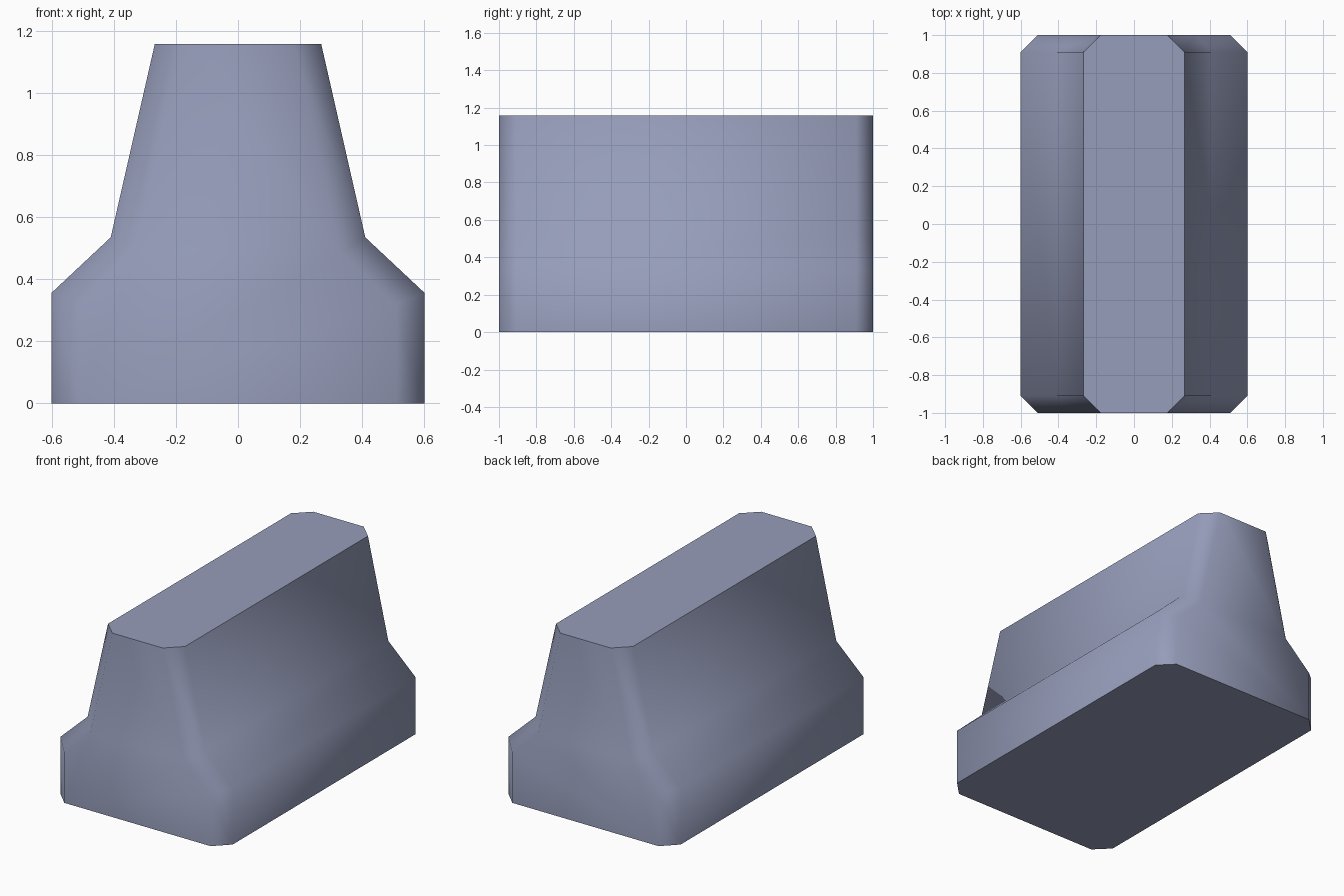
import bpy, bmesh, math

if "Cube" in bpy.data.objects:
    bpy.data.objects.remove(bpy.data.objects["Cube"])

# One flat grey-blue colour
mat = bpy.data.materials.new("grey_blue")
mat.diffuse_color = (0.305, 0.337, 0.491, 1.0)
mat.use_nodes = True
mat.node_tree.nodes["Principled BSDF"].inputs["Base Color"].default_value = mat.diffuse_color

# Barrier cross-section: right half, then mirrored left half
half = [(0.60, 0.0), (0.60, 0.357), (0.41, 0.535), (0.268, 1.158)]
profile = half + [(-x, z) for x, z in reversed(half)]

# Extrude the cross-section along y
bm = bmesh.new()
front = bm.faces.new([bm.verts.new((x, -1.0, z)) for x, z in profile])
ext = bmesh.ops.extrude_face_region(bm, geom=[front], use_keep_orig=True)
for v in ext["geom"]:
    if isinstance(v, bmesh.types.BMVert):
        v.co.y = 1.0
bmesh.ops.recalc_face_normals(bm, faces=bm.faces)

# Chamfer the upright edges around both ends
upright = [e for e in bm.edges
           if abs(e.verts[0].co.y - e.verts[1].co.y) < 1e-4
           and abs(e.verts[0].co.z - e.verts[1].co.z) > 1e-4]
bmesh.ops.bevel(bm, geom=upright, offset=0.09, offset_type='OFFSET',
                segments=1, profile=0.5, affect='EDGES', clamp_overlap=False)
bmesh.ops.recalc_face_normals(bm, faces=bm.faces)

# Smooth shading, with crisp rims and crisp long valleys
for f in bm.faces:
    f.smooth = True
for e in bm.edges:
    a, b = (v.co for v in e.verts)
    valley = abs(a.y - b.y) > 1.0 and abs(a.z - 0.535) < 0.01
    if valley or e.calc_face_angle(0) > math.radians(60):
        e.smooth = False

mesh = bpy.data.meshes.new("road_barrier")
bm.to_mesh(mesh)
bm.free()
mesh.materials.append(mat)
obj = bpy.data.objects.new("road_barrier", mesh)
bpy.context.collection.objects.link(obj)
